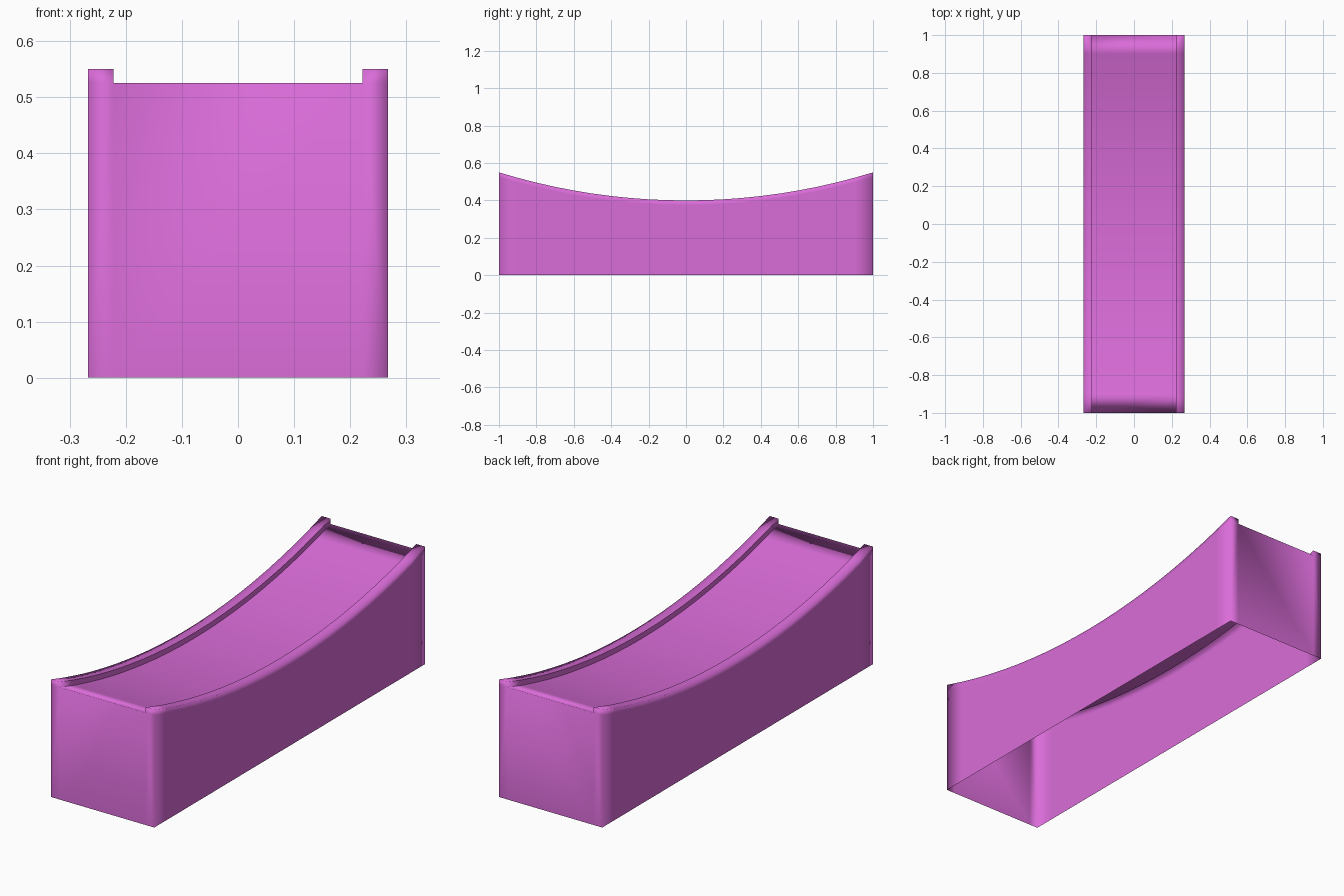
import bpy
import bmesh
import math

cube = bpy.data.objects.get("Cube")
if cube:
    bpy.data.objects.remove(cube, do_unlink=True)

HALF_WIDTH, RAIL_IN = 0.267, 0.222
END_H, MID_H, STEP = 0.55, 0.40, 0.025
SEGMENTS = 20
SAG = END_H - MID_H
RADIUS = (1 + SAG ** 2) / (2 * SAG)

orchid = bpy.data.materials.new("orchid_pink")
orchid.use_nodes = True
colour = (0.70, 0.15, 0.69, 1)
orchid.diffuse_color = colour
orchid.node_tree.nodes["Principled BSDF"].inputs["Base Color"].default_value = colour


def rail_height(y):
    """Concave circular arc running along the length."""
    return MID_H + RADIUS - math.sqrt(RADIUS ** 2 - y ** 2)


bm = bmesh.new()

# Cross-sections: outer wall, rail top, rail inner face, deck, then mirrored
rows = []
for i in range(SEGMENTS + 1):
    y = -1 + 2 * i / SEGMENTS
    h = rail_height(y)
    half = [(HALF_WIDTH, 0), (HALF_WIDTH, h - STEP), (HALF_WIDTH, h),
            (RAIL_IN, h), (RAIL_IN, h - STEP)]
    section = [(-x, z) for x, z in half] + half[::-1]
    rows.append([bm.verts.new((x, y, z)) for x, z in section])

# Side walls, rails and deck; the bottom stays open
for a, b in zip(rows, rows[1:]):
    for j in range(len(a) - 1):
        bm.faces.new((a[j], a[j + 1], b[j + 1], b[j]))

# End walls: a rail strip at each side and a lower centre panel
for r in (rows[0], rows[-1]):
    y = r[0].co.y
    low_r, low_l = [bm.verts.new((x, y, 0)) for x in (-RAIL_IN, RAIL_IN)]
    bm.faces.new((r[0], r[1], r[4], low_r))
    bm.faces.new((r[1], r[2], r[3], r[4]))
    bm.faces.new((low_r, r[4], r[5], low_l))
    bm.faces.new((r[9], r[8], r[5], low_l))
    bm.faces.new((r[8], r[7], r[6], r[5]))

# Orient faces outwards, with the deck facing up
bmesh.ops.recalc_face_normals(bm, faces=bm.faces)
bm.normal_update()
deck = next(f for f in bm.faces if rows[0][4] in f.verts and rows[1][5] in f.verts)
if deck.normal.z < 0:
    bmesh.ops.reverse_faces(bm, faces=bm.faces)

# Smooth shell with crisp creases along the inner rails
for f in bm.faces:
    f.smooth = True
for a, b in zip(rows, rows[1:]):
    for j in (3, 4, 5, 6):
        bm.edges.get((a[j], b[j])).smooth = False

mesh = bpy.data.meshes.new("curved_ramp_block")
bm.to_mesh(mesh)
bm.free()
mesh.materials.append(orchid)
ramp = bpy.data.objects.new("curved_ramp_block", mesh)
bpy.context.collection.objects.link(ramp)
